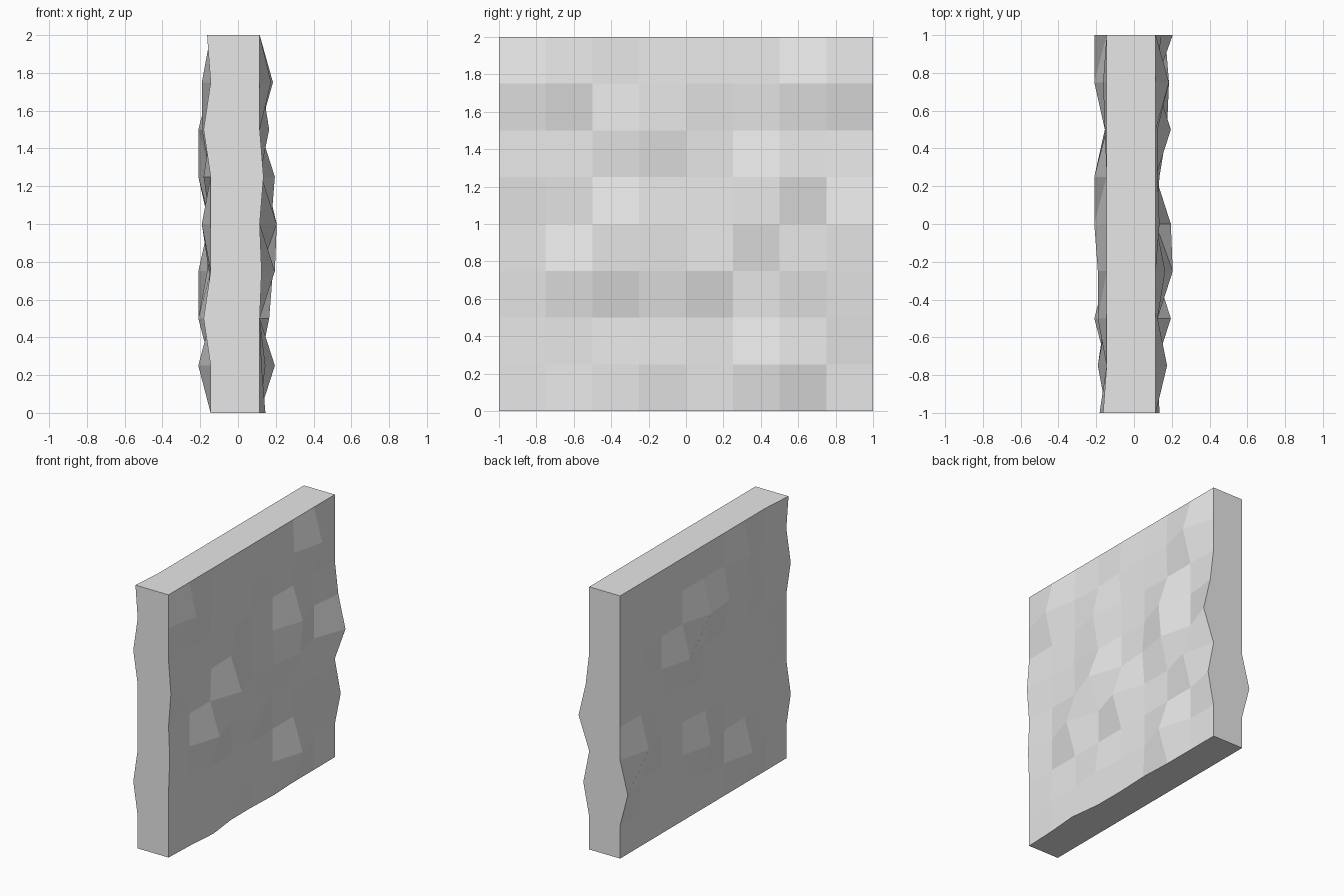
import bpy
import bmesh

CELLS = 8          # squares along each side of the slab
STEP = 2 / CELLS

# Relief maps: one row per height from the top down, one mark per step from
# front to back; a dot is flat, a digit is how far the stone bulges out.
LEFT_RELIEF = """
.........
.61.211 7.
...5.....
211...8.3
...9.26.9
1.8.8..7.
........5
.1.31.8..
.13..1...
""".replace(" ", "").split()

RIGHT_RELIEF = """
2........
..5...1..
4..57..2.
..4..7...
.5....1..
..1.2..7.
4...7...7
..7...1..
.........
"""
RIGHT_RELIEF = RIGHT_RELIEF.split()


def bulge(mark):
    return 0 if mark == "." else int(mark)


def add_side(bm, relief, base, unit):
    """Grid of vertices for one rough side, pushed out by its relief map."""
    return [[bm.verts.new((base + unit * bulge(mark), -1 + STEP * c, 2 - STEP * r))
             for c, mark in enumerate(row)]
            for r, row in enumerate(relief)]


def rim_loop(grid):
    """Vertices around the border of a grid, in order."""
    top, bottom = grid[0], grid[-1]
    back = [row[-1] for row in grid[1:-1]]
    front = [row[0] for row in grid[1:-1]]
    return top + back + bottom[::-1] + front[::-1]


# Plain grey stone
stone = bpy.data.materials.new("light_grey_stone")
stone.use_nodes = True
grey = (0.8, 0.8, 0.8, 1)
stone.diffuse_color = grey
stone.node_tree.nodes["Principled BSDF"].inputs["Base Color"].default_value = grey

if "Cube" in bpy.data.objects:
    bpy.data.objects.remove(bpy.data.objects["Cube"], do_unlink=True)

# Two rough sides
bm = bmesh.new()
left = add_side(bm, LEFT_RELIEF, 0.115, 0.01)
right = add_side(bm, RIGHT_RELIEF, -0.145, -0.0093)
for grid in (left, right):
    for r in range(CELLS):
        for c in range(CELLS):
            bm.faces.new((grid[r][c], grid[r][c + 1],
                          grid[r + 1][c + 1], grid[r + 1][c]))

# Straight rim joining them
a, b = rim_loop(left), rim_loop(right)
for i in range(len(a)):
    j = (i + 1) % len(a)
    bm.faces.new((a[i], a[j], b[j], b[i]))
bmesh.ops.recalc_face_normals(bm, faces=bm.faces)

mesh = bpy.data.meshes.new("wall_panel")
bm.to_mesh(mesh)
bm.free()
mesh.materials.append(stone)
panel = bpy.data.objects.new("wall_panel", mesh)
bpy.context.collection.objects.link(panel)
